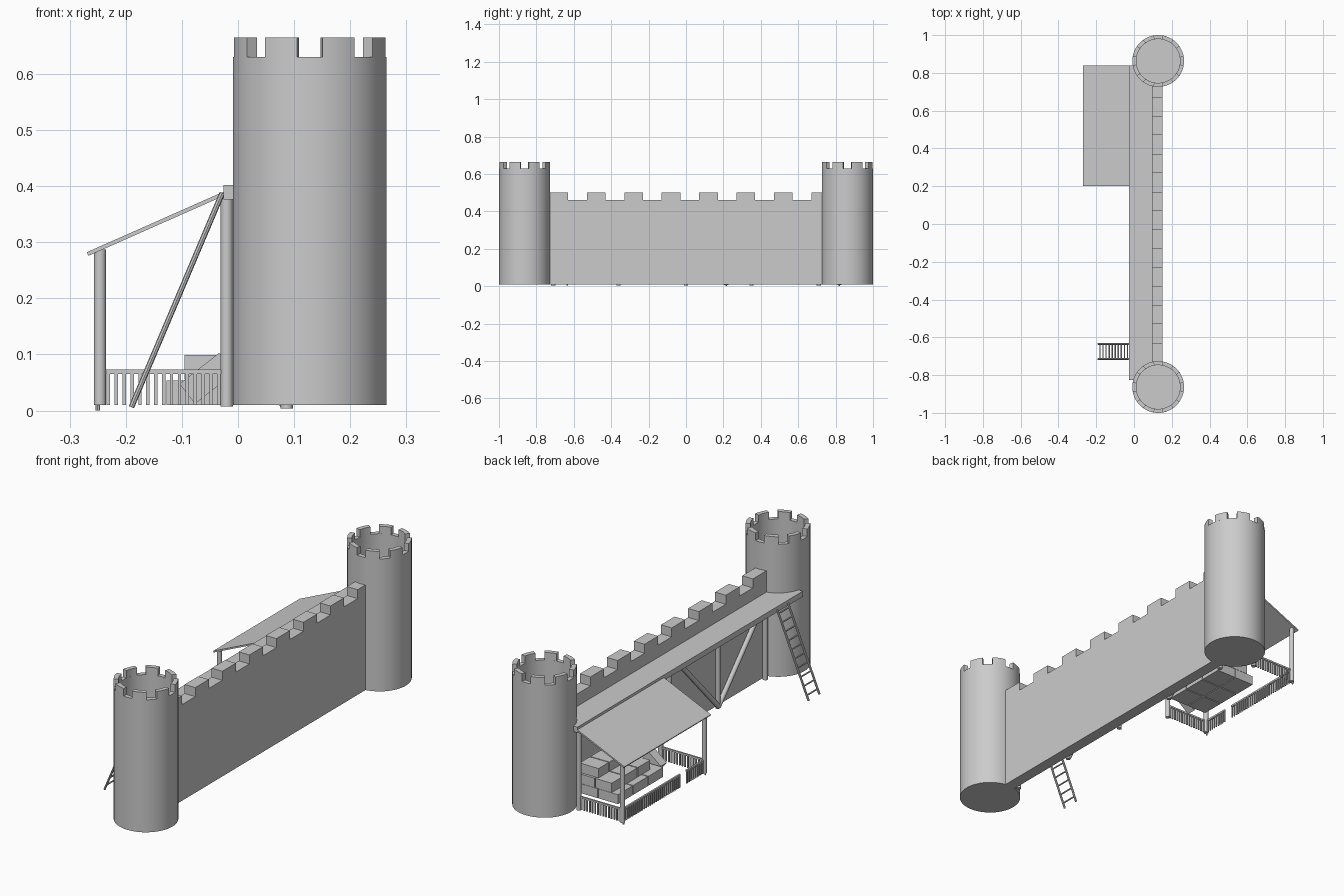
import bpy, bmesh, math
from mathutils import Vector, Matrix

if "Cube" in bpy.data.objects:
    bpy.data.objects.remove(bpy.data.objects["Cube"])


def finish(bm, name, smooth=False):
    bmesh.ops.recalc_face_normals(bm, faces=bm.faces)
    me = bpy.data.meshes.new(name)
    bm.to_mesh(me)
    bm.free()
    ob = bpy.data.objects.new(name, me)
    bpy.context.collection.objects.link(ob)
    if smooth:
        bpy.context.view_layer.objects.active = ob
        ob.select_set(True)
        bpy.ops.object.shade_smooth_by_angle(angle=math.radians(35))
        ob.select_set(False)
    return ob


def box(bm, x0, x1, y0, y1, z0, z1, rot=None):
    c = Vector(((x0 + x1) / 2, (y0 + y1) / 2, (z0 + z1) / 2))
    m = Matrix.Translation(c) @ (rot or Matrix()) @ Matrix.Diagonal((x1 - x0, y1 - y0, z1 - z0, 1))
    bmesh.ops.create_cube(bm, size=1, matrix=m)


def rod(bm, a, b, r, n=12):
    a, b = Vector(a), Vector(b)
    d = b - a
    m = Matrix.Translation((a + b) / 2) @ d.to_track_quat('Z', 'Y').to_matrix().to_4x4()
    bmesh.ops.create_cone(bm, cap_ends=True, segments=n, radius1=r, radius2=r,
                          depth=d.length, matrix=m)


def tower(name, cx, cy):
    bm = bmesh.new()
    ro, ri, n = 0.137, 0.116, 64
    # lathed shell with a sunken floor
    profile = [(ro, 0.01), (ro, 0.63), (ri, 0.63), (ri, 0.515)]
    rings = []
    for r, z in profile:
        rings.append([bm.verts.new((cx + r * math.cos(2 * math.pi * i / n),
                                    cy + r * math.sin(2 * math.pi * i / n), z)) for i in range(n)])
    for lo, hi in zip(rings, rings[1:]):
        for i in range(n):
            bm.faces.new((lo[i], lo[(i + 1) % n], hi[(i + 1) % n], hi[i]))
    bm.faces.new(rings[0][::-1])
    bm.faces.new(rings[-1])
    # eight curved merlons
    for k in range(8):
        mid = math.radians(22.5 + 45 * k)
        cols = []
        for j in range(6):
            a = mid + math.radians(-13 + 26 * j / 5)
            cols.append([bm.verts.new((cx + r * math.cos(a), cy + r * math.sin(a), z))
                         for r, z in ((ri, 0.63), (ro, 0.63), (ro, 0.665), (ri, 0.665))])
        for p, q in zip(cols, cols[1:]):
            for i in range(4):
                bm.faces.new((p[i], p[(i + 1) % 4], q[(i + 1) % 4], q[i]))
        bm.faces.new(cols[0])
        bm.faces.new(cols[-1][::-1])
    return finish(bm, name, True)


tower("front_tower", 0.128, -0.863)
tower("back_tower", 0.128, 0.863)

# curtain wall with merlons
bm = bmesh.new()
box(bm, 0.095, 0.15, -0.74, 0.74, 0.01, 0.46)
for k in range(8):
    y = -0.73 + 0.2 * k
    box(bm, 0.095, 0.15, y, min(y + 0.1, 0.735), 0.46, 0.502)
finish(bm, "curtain_wall")

# wooden walkway
bm = bmesh.new()
box(bm, -0.026, 0.096, -0.827, 0.84, 0.388, 0.402)
box(bm, -0.026, -0.008, -0.827, 0.84, 0.376, 0.402)
finish(bm, "walkway")

# posts and diagonal braces against the wall
bm = bmesh.new()
for y in (-0.71, -0.36, 0.0, 0.35, 0.71):
    rod(bm, (0.087, y, 0.004), (0.087, y, 0.39), 0.011)
for y in (-0.36, 0.35):
    for s in (-1, 1):
        rod(bm, (0.084, y, 0.012), (0.084, y + s * 0.35, 0.385), 0.011)
finish(bm, "walkway_braces", True)

# ladder
bm = bmesh.new()
foot, head = Vector((-0.19, 0, 0.006)), Vector((-0.028, 0, 0.388))
for y in (-0.715, -0.635):
    rod(bm, foot + Vector((0, y, 0)), head + Vector((0, y, 0)), 0.005, 8)
for i in range(10):
    p = foot.lerp(head, (i + 0.6) / 10)
    rod(bm, p + Vector((0, -0.715, 0)), p + Vector((0, -0.635, 0)), 0.0035, 8)
finish(bm, "ladder", True)

# sloping shed roof
bm = bmesh.new()
lo, hi = Vector((-0.268, 0, 0.279)), Vector((-0.024, 0, 0.387))
ang = math.atan2(hi.z - lo.z, hi.x - lo.x)
c, half = (lo + hi) / 2, (hi - lo).length / 2
box(bm, c.x - half, c.x + half, 0.2, 0.84, c.z - 0.0035, c.z + 0.0035,
    Matrix.Rotation(-ang, 4, 'Y'))
finish(bm, "shed_roof")

# shed posts with small feet
bm = bmesh.new()
for y in (0.215, 0.82):
    rod(bm, (-0.246, y, 0.01), (-0.246, y, 0.287), 0.011)
    rod(bm, (-0.25, y, 0.0), (-0.25, y, 0.012), 0.004, 8)
    rod(bm, (-0.02, y, 0.007), (-0.02, y, 0.38), 0.011)
finish(bm, "shed_posts", True)


# picket fence, with a gate gap on the long side
def fence(bm, a, b):
    a, b = Vector(a), Vector(b)
    n = round((b - a).length / 0.0145)
    for i in range(n + 1):
        p = a.lerp(b, i / n)
        box(bm, p.x - 0.003, p.x + 0.003, p.y - 0.003, p.y + 0.003, 0.01, 0.067)
    box(bm, a.x - 0.004, b.x + 0.004, a.y - 0.004, b.y + 0.004, 0.065, 0.073)


bm = bmesh.new()
fence(bm, (-0.231, 0.215), (-0.034, 0.215))
fence(bm, (-0.231, 0.82), (-0.034, 0.82))
fence(bm, (-0.246, 0.23), (-0.246, 0.345))
fence(bm, (-0.246, 0.40), (-0.246, 0.805))
finish(bm, "picket_fence")

# stepped stack of crates, plus one fallen crate
bm = bmesh.new()
for layer, (x0, ya, yb) in enumerate(((-0.127, 0.35, 0.69), (-0.095, 0.40, 0.69), (-0.02, 0.44, 0.68))):
    z = 0.01 + 0.045 * layer
    cols = 1 if layer == 2 else 2
    w, d = (0.082 - x0) / cols, (yb - ya) / 3
    for i in range(cols):
        for j in range(3):
            x, y = x0 + i * w, ya + j * d
            box(bm, x, x + w - 0.004, y, y + d - 0.005, z, z + 0.044)
box(bm, -0.10, -0.01, 0.29, 0.335, 0.035, 0.08, Matrix.Rotation(math.radians(-38), 4, 'Y'))
finish(bm, "crates")
